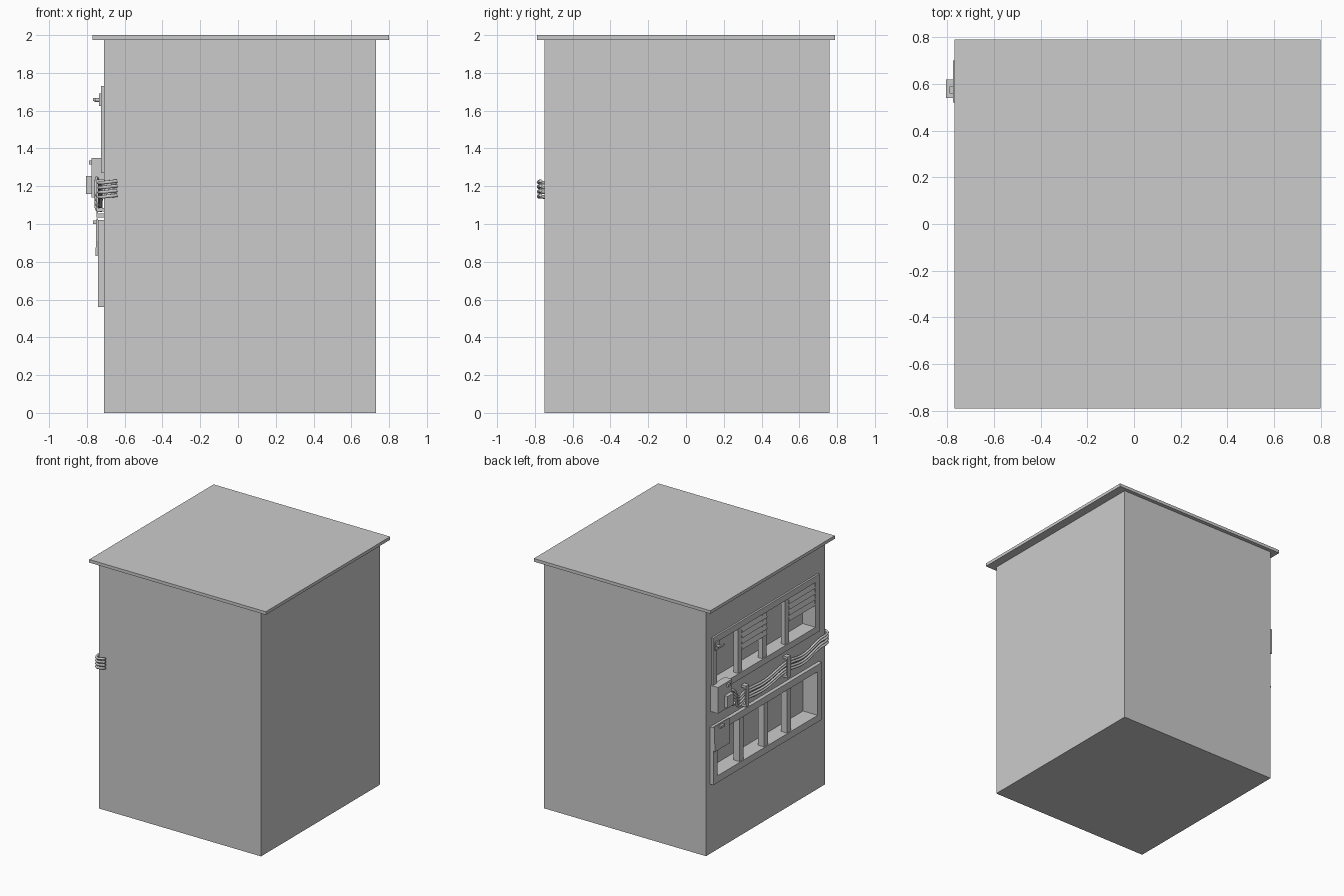
import bpy, math

if "Cube" in bpy.data.objects:
    bpy.data.objects.remove(bpy.data.objects["Cube"])

WALL = -0.71  # x of the detailed left wall


def box(name, x, y, z, tilt=0.0):
    """Box from (min, max) ranges, optionally tilted about y."""
    bpy.ops.mesh.primitive_cube_add(size=1, location=[(a + b) / 2 for a, b in (x, y, z)])
    ob = bpy.context.object
    ob.name = name
    ob.scale = [b - a for a, b in (x, y, z)]
    bpy.ops.object.transform_apply(location=False, rotation=False, scale=True)
    ob.rotation_euler[1] = tilt
    return ob


def rod(name, x, y, z, radius):
    """Small cylinder pointing out of the left wall."""
    bpy.ops.mesh.primitive_cylinder_add(vertices=12, radius=radius, depth=x[1] - x[0],
                                        location=((x[0] + x[1]) / 2, y, z),
                                        rotation=(0, math.pi / 2, 0))
    bpy.context.object.name = name


def cable(name, points, radius=0.01):
    """Round cable along a smooth path."""
    cu = bpy.data.curves.new(name, 'CURVE')
    cu.dimensions = '3D'
    cu.bevel_depth = radius
    cu.bevel_resolution = 1
    cu.resolution_u = 6
    cu.use_fill_caps = True
    sp = cu.splines.new('BEZIER')
    sp.bezier_points.add(len(points) - 1)
    for bp, co in zip(sp.bezier_points, points):
        bp.co = co
        bp.handle_left_type = bp.handle_right_type = 'AUTO'
    bpy.context.collection.objects.link(bpy.data.objects.new(name, cu))


def recess(target, y, z, depth=0.1):
    """Cut a shallow window recess into the left wall."""
    cutter = box("recess_cutter", (WALL - 0.1, WALL + depth), y, z)
    cutter.hide_render = True
    mod = target.modifiers.new("recess", 'BOOLEAN')
    mod.operation = 'DIFFERENCE'
    mod.solver = 'EXACT'
    mod.object = cutter
    bpy.context.view_layer.objects.active = target
    bpy.ops.object.modifier_apply(modifier=mod.name)
    bpy.data.objects.remove(cutter)


def window(name, front, y, z, rim):
    """Frame of four rails with three dividers."""
    x = (front, WALL + 0.005)
    iz = (z[0] + rim, z[1] - rim)
    box(name + "_bottom_rail", x, y, (z[0], iz[0]))
    box(name + "_top_rail", x, y, (iz[1], z[1]))
    box(name + "_left_stile", x, (y[0], y[0] + rim), iz)
    box(name + "_right_stile", x, (y[1] - rim, y[1]), iz)
    for i, c in enumerate((0.34, 0.03, -0.26)):
        box(f"{name}_divider_{i}", (front + 0.008, WALL + 0.03), (c - 0.025, c + 0.025), iz)


# Cabin body and roof slab
body = box("body", (WALL, 0.73), (-0.75, 0.76), (0, 1.975))
UP_Y, UP_Z, LOW_Y, LOW_Z = (-0.66, 0.69), (1.27, 1.73), (-0.67, 0.71), (0.56, 1.02)
for yr, zr, rim in ((UP_Y, UP_Z, 0.05), (LOW_Y, LOW_Z, 0.055)):
    recess(body, (yr[0] + rim, yr[1] - rim), (zr[0] + rim, zr[1] - rim))
box("roof", (-0.77, 0.80), (-0.79, 0.79), (1.975, 2.0))

# Window frames
window("upper_window", -0.725, UP_Y, UP_Z, 0.05)
window("lower_window", -0.74, LOW_Y, LOW_Z, 0.055)

# Tilted shutter slats in two upper bays
for bay, (y0, y1) in enumerate(((0.0, 0.32), (-0.61, -0.28))):
    for i in range(4):
        z = 1.655 - i * 0.046
        box(f"slat_{bay}_{i}", (-0.719, -0.709), (y0, y1), (z - 0.023, z + 0.023), 0.25)

# Latch on the upper window corner
box("latch_plate", (-0.735, -0.72), (0.625, 0.675), (1.625, 1.69))
rod("latch_stem", (-0.76, -0.73), 0.65, 1.657, 0.01)
box("latch_handle", (-0.768, -0.755), (0.61, 0.665), (1.65, 1.667))

# Junction box with cover, switch and bracket
box("junction_box", (-0.775, WALL), (0.52, 0.70), (1.14, 1.35))
box("junction_cover", (-0.805, -0.775), (0.54, 0.62), (1.16, 1.255))
box("junction_switch", (-0.79, -0.775), (0.56, 0.59), (1.315, 1.335))

# Hanging plate on the lower window with its clip
box("hanging_plate", (-0.752, -0.742), (0.52, 0.71), (0.83, 1.03), 0.02)
box("plate_clip", (-0.768, -0.745), (0.60, 0.65), (1.0, 1.018))

# Bundle of cables from the junction box around the front corner
for i in range(4):
    d = (i - 1.5) * 0.025
    out = -0.728 - 0.004 * (i % 2)
    cable(f"cable_{i}", [
        (-0.745, 0.53, 1.20 + d), (-0.75, 0.46, 1.19 + d), (-0.748, 0.41, 1.12 + d),
        (out, 0.29, 1.12 + d), (out, 0.05, 1.11 + d), (out, -0.24, 1.15 + d),
        (out, -0.45, 1.13 + d), (out, -0.66, 1.175 + d), (-0.732, -0.74, 1.18 + d),
        (-0.71, -0.776, 1.182 + d), (-0.64, -0.77, 1.19 + d)])

# Drooping loop beside the junction box
cable("cable_loop", [(-0.745, 0.52, 1.24), (-0.75, 0.47, 1.24), (-0.75, 0.44, 1.17),
                     (-0.75, 0.47, 1.12), (-0.745, 0.52, 1.16)], 0.008)

# Straps holding the cables to the wall
for i, (y, z) in enumerate(((0.29, 1.12), (-0.24, 1.15))):
    box(f"cable_strap_{i}", (-0.75, -0.74), (y - 0.02, y + 0.02), (z - 0.085, z + 0.085))
    for s in (-1, 1):
        zc = z + s * 0.075
        box(f"strap_foot_{i}_{s}", (-0.742, WALL), (y - 0.02, y + 0.02), (zc - 0.01, zc + 0.01))
